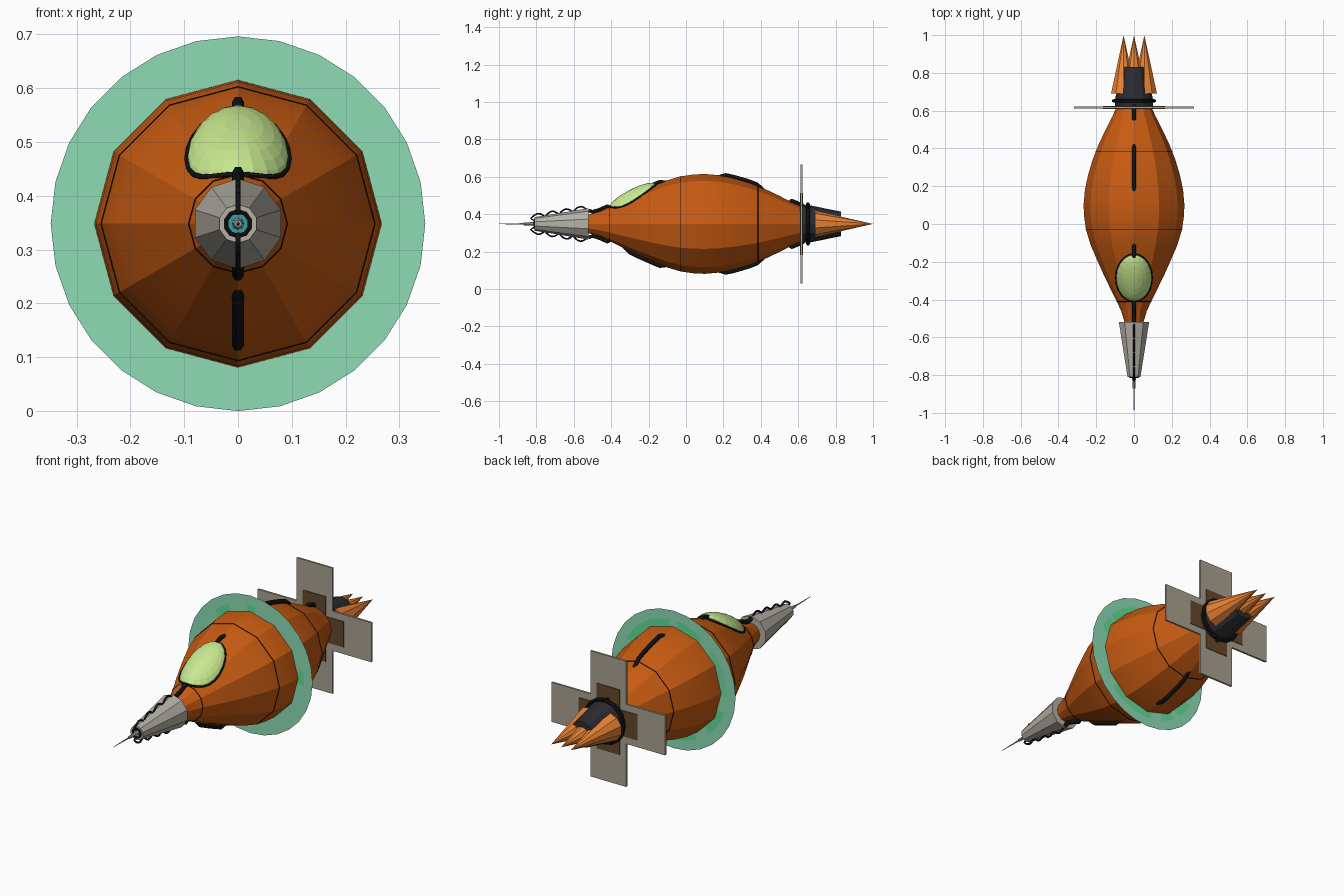
import bpy, bmesh, math
from mathutils import Vector

if "Cube" in bpy.data.objects:
    bpy.data.objects.remove(bpy.data.objects["Cube"])

ZC = 0.348  # height of the long axis


def mat(name, r, g, b):
    m = bpy.data.materials.new(name)
    m.diffuse_color = (r, g, b, 1)
    m.use_nodes = True
    m.node_tree.nodes["Principled BSDF"].inputs["Base Color"].default_value = m.diffuse_color
    return m


ORANGE = mat("hull_orange", .58, .105, .006)
FLAME = mat("flame_orange", .82, .23, .035)
BLACK = mat("cable_black", .006, .006, .006)
DARK = mat("nozzle_dark", .025, .025, .03)
GREY = mat("nose_grey", .46, .44, .38)
TAN = mat("fin_tan", .40, .36, .28)
BROWN = mat("fin_brown", .13, .065, .025)
GLASS = mat("canopy_green", .58, .82, .28)
MINT = mat("ring_mint", .27, .72, .46)
GREEN = mat("ring_green", .13, .72, .32)
TEAL = mat("lens_teal", .03, .35, .38)


def finish(name, bm, m, smooth=0):
    bmesh.ops.remove_doubles(bm, verts=bm.verts, dist=1e-6)
    bmesh.ops.recalc_face_normals(bm, faces=bm.faces)
    me = bpy.data.meshes.new(name)
    bm.to_mesh(me)
    bm.free()
    me.materials.append(m)
    ob = bpy.data.objects.new(name, me)
    bpy.context.collection.objects.link(ob)
    if smooth:
        bpy.ops.object.select_all(action='DESELECT')
        ob.select_set(True)
        bpy.context.view_layer.objects.active = ob
        bpy.ops.object.shade_smooth_by_angle(angle=math.radians(smooth))
    return ob


def lathe(name, profile, sides, m, x=0, smooth=0, closed=False):
    """Spin (y, radius) points around the long axis."""
    bm = bmesh.new()
    rings = []
    for y, r in profile:
        rings.append([bm.verts.new((x + r * math.sin(2 * math.pi * i / sides), y,
                                    ZC + r * math.cos(2 * math.pi * i / sides)))
                      for i in range(sides)])
    pairs = list(zip(rings, rings[1:]))
    if closed:
        pairs.append((rings[-1], rings[0]))
    for a, b in pairs:
        for i in range(sides):
            j = (i + 1) % sides
            bm.faces.new((a[i], a[j], b[j], b[i]))
    bmesh.ops.dissolve_degenerate(bm, dist=1e-6, edges=bm.edges)
    return finish(name, bm, m, smooth)


def band(name, y, r, t, sides, m):
    prof = [(y + t * math.cos(k * math.pi / 3), r + t * math.sin(k * math.pi / 3)) for k in range(6)]
    return lathe(name, prof, sides, m, closed=True)


def box(name, centre, size, m):
    bm = bmesh.new()
    bmesh.ops.create_cube(bm, size=1)
    for v in bm.verts:
        v.co = Vector(centre) + Vector([v.co[k] * size[k] for k in range(3)])
    return finish(name, bm, m)


def tube(name, pts, r, m, cyclic=False):
    cu = bpy.data.curves.new(name, 'CURVE')
    cu.dimensions = '3D'
    cu.bevel_depth = r
    cu.bevel_resolution = 1
    cu.use_fill_caps = True
    sp = cu.splines.new('POLY')
    sp.points.add(len(pts) - 1)
    for p, c in zip(sp.points, pts):
        p.co = (*c, 1)
    sp.use_cyclic_u = cyclic
    cu.materials.append(m)
    ob = bpy.data.objects.new(name, cu)
    bpy.context.collection.objects.link(ob)


# Twelve-sided spindle hull
HULL = [(-.52, .05), (-.46, .068), (-.40, .096), (-.34, .126), (-.27, .16), (-.19, .196),
        (-.11, .23), (-.03, .254), (.04, .264), (.10, .267), (.18, .260), (.26, .243),
        (.34, .219), (.42, .188), (.50, .150), (.57, .114), (.64, .084)]


def hull_r(y):
    for (y0, r0), (y1, r1) in zip(HULL, HULL[1:]):
        if y <= y1:
            return r0 + (r1 - r0) * (y - y0) / (y1 - y0)
    return HULL[-1][1]


lathe("hull", [(-.52, 0)] + HULL + [(.64, 0)], 12, ORANGE, smooth=20)
for i, y in enumerate((-.41, -.03, .385)):
    band(f"hull_seam_{i}", y, hull_r(y), .002, 12, BLACK)

# Nose cone with recessed lens and needle
lathe("nose", [(-.52, 0), (-.52, .084), (-.81, .036), (-.81, .023), (-.78, .023), (-.78, 0)], 10, GREY)
lathe("nose_lens", [(-.79, .0225), (-.79, 0)], 10, TEAL)
band("nose_lens_rim", -.81, .023, .005, 10, BLACK)
lathe("needle", [(-.79, .011), (-.87, .007), (-.87, .004), (-1, .001), (-1, 0)], 8, GREY)

# Canopy dome following the hull surface
CY, CW, CL = -.285, .095, .125


def on_hull(x, y):
    return ZC + math.sqrt(max(hull_r(y) ** 2 - x * x, 0))


bm = bmesh.new()
bmesh.ops.create_uvsphere(bm, u_segments=20, v_segments=12, radius=1)
bmesh.ops.delete(bm, geom=[v for v in bm.verts if v.co.z < -.01], context='VERTS')
for v in bm.verts:
    x, y = v.co.x * CW, CY + v.co.y * CL
    v.co = (x, y, on_hull(x, y) + .037 * v.co.z)
finish("canopy", bm, GLASS)
rim = []
for k in range(24):
    a = 2 * math.pi * k / 24
    x, y = CW * math.cos(a), CY + CL * math.sin(a)
    rim.append((x, y, on_hull(x, y) + .001))
tube("canopy_rim", rim, .005, BLACK, True)

# Cables on top and bottom
for side, s in (("top", 1), ("bottom", -1)):
    for i, (a, b) in enumerate(((-.52, -.40), (-.34, -.10), (.17, .42), (.55, .64))):
        pts = []
        for k in range(7):
            y = a + (b - a) * k / 6
            lift = -.012 if k in (0, 6) else .009
            base = max(hull_r(y), .084 if y < -.5 else 0)
            pts.append((0, y, ZC + s * (base + lift)))
        tube(f"cable_{side}_{i}", pts, .011, BLACK)
    loops = []
    for k in range(25):
        y = -.83 + .30 * k / 24
        r = .036 + .048 * max(0, (y + .81) / .29)
        loops.append((0, y, ZC + s * (r - .006 + .022 * abs(math.sin(math.pi * k / 6)))))
    tube(f"nose_cable_{side}", [(0, -.815, ZC + s * .02)] + loops, .005, BLACK)

# Flat glowing ring discs around the widest point
lathe("outer_ring", [(.10, .348), (.10, .0)], 28, MINT)
lathe("inner_ring", [(.10, .30), (.10, .0)], 28, GREEN)

# Cross of four tail fins with raised brown panels
for name, dx, dz in (("right", 1, 0), ("left", -1, 0), ("top", 0, 1), ("bottom", 0, -1)):
    for part, start, end, width, thick, m in (("fin", .06, .318, .2, .010, TAN),
                                              ("fin_panel", .05, .165, .13, .016, BROWN)):
        mid, ln = (start + end) / 2, end - start
        box(f"{name}_{part}", (dx * mid, .617, ZC + dz * mid),
            (ln if dx else width, thick, ln if dz else width), m)

# Engine nozzle and three flame cones
lathe("nozzle", [(.62, 0), (.62, .10), (.66, .10), (.83, .065), (.83, 0)], 12, DARK)
band("nozzle_rim", .652, .107, .010, 16, BLACK)
for i, x in enumerate((-.055, 0, .055)):
    lathe(f"flame_{i}", [(.69, 0), (.69, .07), (1, 0)], 10, FLAME, x=x)
